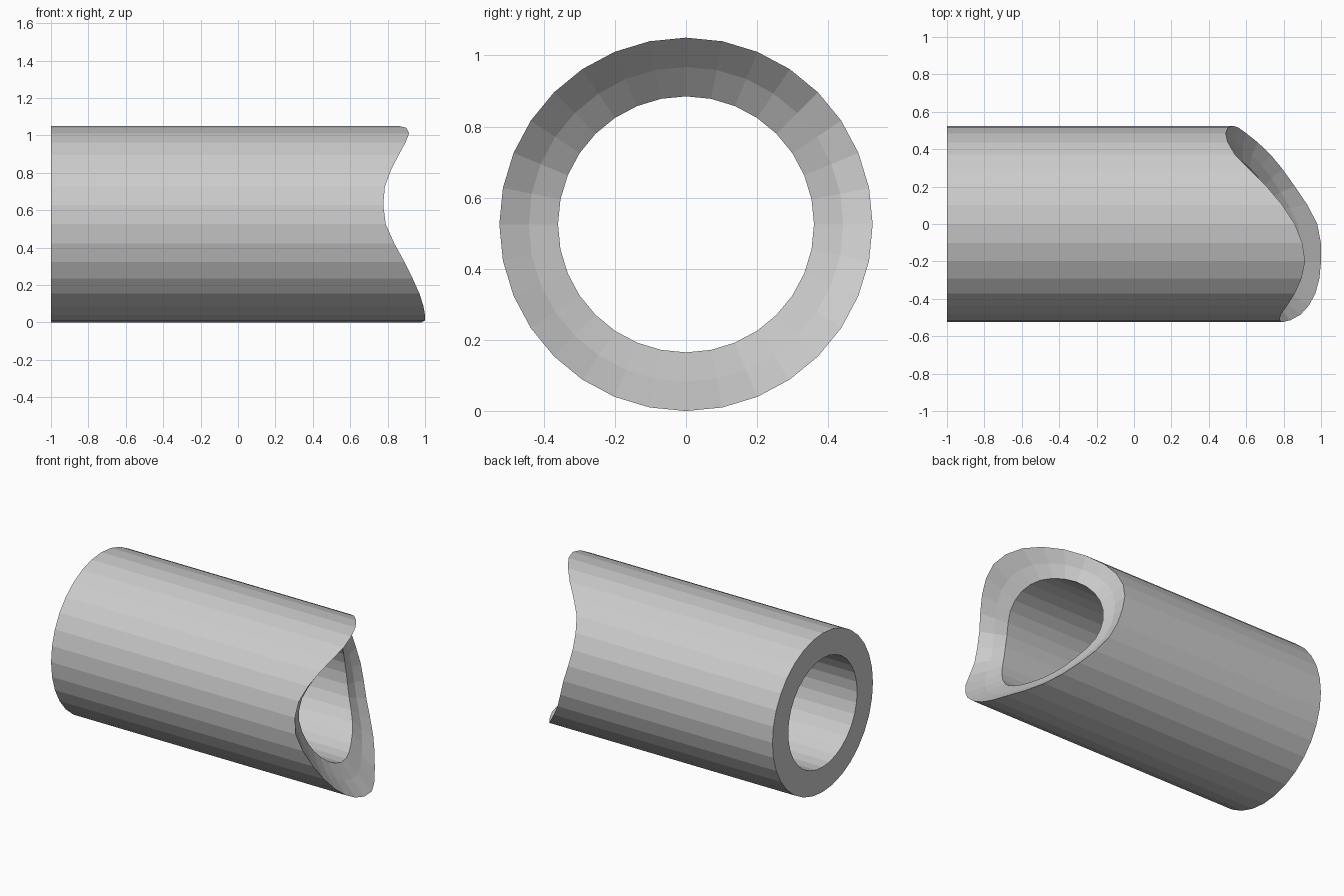
import bpy, bmesh, math

cube = bpy.data.objects.get("Cube")
if cube:
    bpy.data.objects.remove(cube, do_unlink=True)

SIDES = 32
OUTER, INNER = 0.525, 0.36

# Where the coped end stops along x, every 22.5 degrees from the top towards the back
OUTER_CUT = [.86, .71, .54, .49, .53, .60, .73, .86,
             .98, 1.0, .97, .89, .79, .785, .86, .915]
INNER_CUT = [.72, .65, .58, .54, .54, .58, .66, .73,
             .79, .81, .78, .74, .70, .70, .74, .75]


def smooth_sample(values, t):
    """Closed Catmull-Rom interpolation."""
    i = math.floor(t)
    f = t - i
    a, b, c, d = (values[(i + k) % len(values)] for k in (-1, 0, 1, 2))
    return b + f * (c - a + f * (2 * a - 5 * b + 4 * c - d + f * (3 * (b - c) + d - a))) / 2


def ring(bm, radius, end):
    """Ring of vertices around the x axis; end(t) gives x."""
    verts = []
    for i in range(SIDES):
        ang = math.tau * i / SIDES
        verts.append(bm.verts.new((end(i / SIDES), radius * math.sin(ang),
                                   OUTER + radius * math.cos(ang))))
    return verts


def cut(values):
    return lambda t: smooth_sample(values, t * len(values))


def middle_cut(t):
    return (cut(OUTER_CUT)(t) + cut(INNER_CUT)(t)) / 2 - 0.01


# Steel-grey material
grey = bpy.data.materials.new("plain grey")
grey.use_nodes = True
colour = (0.6, 0.6, 0.6, 1)
grey.diffuse_color = colour
grey.node_tree.nodes["Principled BSDF"].inputs["Base Color"].default_value = colour

# Tube wall: square end, outer wall, coped end face and bore as a closed loop of rings
bm = bmesh.new()
rings = [
    ring(bm, OUTER, lambda t: -1),
    ring(bm, OUTER, cut(OUTER_CUT)),
    ring(bm, (OUTER + INNER) / 2, middle_cut),
    ring(bm, INNER, cut(INNER_CUT)),
    ring(bm, INNER, lambda t: -1),
]
for k, a in enumerate(rings):
    b = rings[(k + 1) % len(rings)]
    for i in range(SIDES):
        j = (i + 1) % SIDES
        bm.faces.new((a[i], a[j], b[j], b[i]))
bmesh.ops.recalc_face_normals(bm, faces=bm.faces)

mesh = bpy.data.meshes.new("coped_tube")
bm.to_mesh(mesh)
bm.free()
mesh.materials.append(grey)
tube = bpy.data.objects.new("coped_tube", mesh)
bpy.context.collection.objects.link(tube)
